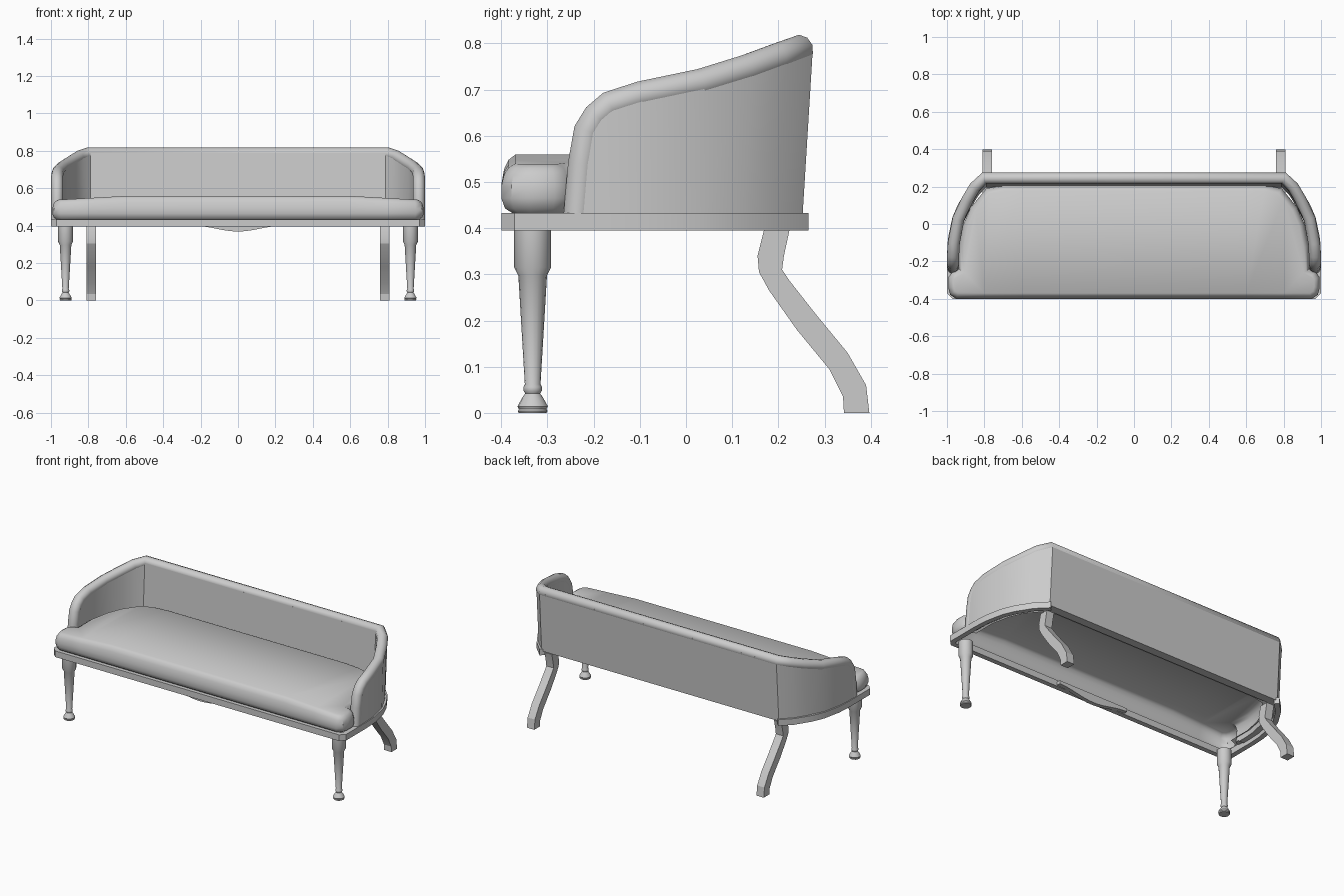
import bpy, bmesh, math
from mathutils import Vector

if "Cube" in bpy.data.objects:
    bpy.data.objects.remove(bpy.data.objects["Cube"])


def smooth(ob, angle):
    bpy.ops.object.select_all(action='DESELECT')
    ob.select_set(True)
    bpy.context.view_layer.objects.active = ob
    bpy.ops.object.shade_smooth_by_angle(angle=math.radians(angle))


def add_object(name, bm, angle=35):
    bmesh.ops.recalc_face_normals(bm, faces=bm.faces[:])
    me = bpy.data.meshes.new(name)
    bm.to_mesh(me)
    bm.free()
    ob = bpy.data.objects.new(name, me)
    bpy.context.collection.objects.link(ob)
    smooth(ob, angle)
    return ob


def mirrored(half):
    # right-hand path, then its reflection in x in reverse order
    return half + [(-p[0], *p[1:]) for p in reversed(half)]


def strip(name, bottom, top, thickness):
    # upright band between two paths, thickened about its centre
    bm = bmesh.new()
    lo = [bm.verts.new(p) for p in bottom]
    hi = [bm.verts.new(p) for p in top]
    for i in range(len(lo) - 1):
        bm.faces.new((lo[i], lo[i + 1], hi[i + 1], hi[i]))
    ob = add_object(name, bm)
    mod = ob.modifiers.new("thickness", 'SOLIDIFY')
    mod.thickness = thickness
    mod.offset = 0
    mod.use_even_offset = True
    bpy.ops.object.modifier_apply(modifier=mod.name)
    smooth(ob, 32)
    return ob


def prism(name, outline, direction):
    bm = bmesh.new()
    face = bm.faces.new([bm.verts.new(p) for p in outline])
    res = bmesh.ops.extrude_face_region(bm, geom=[face], use_keep_orig=True)
    bmesh.ops.translate(bm, vec=direction,
                        verts=[v for v in res['geom'] if isinstance(v, bmesh.types.BMVert)])
    return add_object(name, bm, 20)


def inset(path, d):
    # mitred inward offset of a counter-clockwise outline
    out = []
    for i, p in enumerate(path):
        p = Vector(p)
        a = (p - Vector(path[i - 1])).normalized()
        b = (Vector(path[(i + 1) % len(path)]) - p).normalized()
        n1, n2 = Vector((-a.y, a.x)), Vector((-b.y, b.x))
        out.append(p + (n1 + n2) * d / (1 + n1.dot(n2)))
    return out


# padded roll along the arms and back
ROLL = [(.967, -.235, .425), (.967, -.225, .54), (.967, -.213, .61), (.967, -.193, .642),
        (.967, -.165, .666), (.963, -.1, .687), (.938, .03, .714), (.89, .13, .745),
        (.85, .198, .77), (.8, .246, .787)]
curve = bpy.data.curves.new("top_roll", 'CURVE')
curve.dimensions = '3D'
curve.bevel_depth = .032
curve.bevel_resolution = 3
curve.use_fill_caps = True
path = mirrored(ROLL)
spline = curve.splines.new('POLY')
spline.points.add(len(path) - 1)
for pt, co in zip(spline.points, path):
    pt.co = (*co, 1)
spline.use_smooth = True
roll = bpy.data.objects.new("top_roll", curve)
bpy.context.collection.objects.link(roll)

# wrap-around back panel, leaning slightly backwards
top = mirrored(ROLL[1:])
bottom = [(x, y - .022 * max(0, min(1, (y + .2) / .4)), .42) for x, y, z in top]
strip("back_panel", bottom, top, .056)

# seat rail: front and sides, open at the back
RAIL = [(.805, .255), (.87, .19), (.927, .1), (.957, .03), (.98, -.08), (.985, -.17),
        (.985, -.365), (.965, -.385)]
rail = mirrored(RAIL)
rail.append(rail[0])
rail = rail[:-1]
half = len(RAIL)
# start at the right rear, run round the front, finish at the left rear
strip("seat_rail", [(x, y, .395) for x, y in rail], [(x, y, .433) for x, y in rail], .03)

# shallow curved apron behind the front rail
apron = [(.24 * t / 8, -.37, .4 - .031 * (.5 + .5 * math.cos(math.pi * t / 8)))
         for t in range(-8, 9)]
apron += [(.24, -.37, .42), (-.24, -.37, .42)]
prism("front_apron", apron, (0, .025, 0))

# T-shaped cushion, hollow below, with rounded rim and sloping ends
CUSHION = [(.95, -.4), (.983, -.378), (.993, -.34), (.993, -.285), (.968, -.252), (.937, -.24),
           (.937, -.12), (.912, 0), (.872, .09), (.79, .19), (.7, .208)]
bm = bmesh.new()
outline = mirrored(CUSHION)
rings = []
for d, z in [(.028, .43), (.008, .443), (0, .465), (0, .49), (.006, .515), (.016, .53), (.03, .538)]:
    rings.append([bm.verts.new((p.x, p.y, z)) for p in inset(outline, d)])
n = len(outline)
for a, b in zip(rings, rings[1:]):
    for i in range(n):
        j = (i + 1) % n
        bm.faces.new((a[i], a[j], b[j], b[i]))
bm.faces.new(rings[-1])
for x in (-.8, -.6, .6, .8):
    bmesh.ops.bisect_plane(bm, geom=bm.verts[:] + bm.edges[:] + bm.faces[:],
                           plane_co=(x, 0, 0), plane_no=(1, 0, 0))
for v in bm.verts:
    if v.co.z > .48:
        v.co.z += .021 * max(0, min(1, (.97 - abs(v.co.x)) / .37)) * (v.co.z - .48) / .058
add_object("seat_cushion", bm, 40)

# turned front legs (radius, height)
LEG = [(0, .4), (.04, .4), (.04, .315), (.031, .297), (.017, .062), (.02, .056), (.02, .048),
       (.016, .042), (.022, .034), (.033, .014), (.03, .008), (.032, .004), (.03, 0), (0, 0)]
for side in (-1, 1):
    bm = bmesh.new()
    verts = [bm.verts.new((r, 0, z)) for r, z in LEG]
    edges = [bm.edges.new(e) for e in zip(verts, verts[1:])]
    bmesh.ops.spin(bm, geom=verts + edges, cent=(0, 0, 0), axis=(0, 0, 1),
                   angle=2 * math.pi, steps=16)
    bmesh.ops.remove_doubles(bm, verts=bm.verts[:], dist=.0005)
    bmesh.ops.translate(bm, verts=bm.verts[:], vec=(side * .922, -.332, 0))
    add_object("front_leg", bm)

# flat-sided sabre back legs, side profile in y and z
SABRE = [(.17, .4), (.155, .34), (.158, .305), (.18, .265), (.24, .18), (.31, .095), (.34, .035),
         (.342, 0), (.397, 0), (.39, .06), (.35, .13), (.28, .215), (.225, .285), (.208, .31),
         (.212, .34), (.225, .4)]
for x in (-.81, .76):
    prism("back_leg", [(x, y, z) for y, z in SABRE], (.05, 0, 0))
